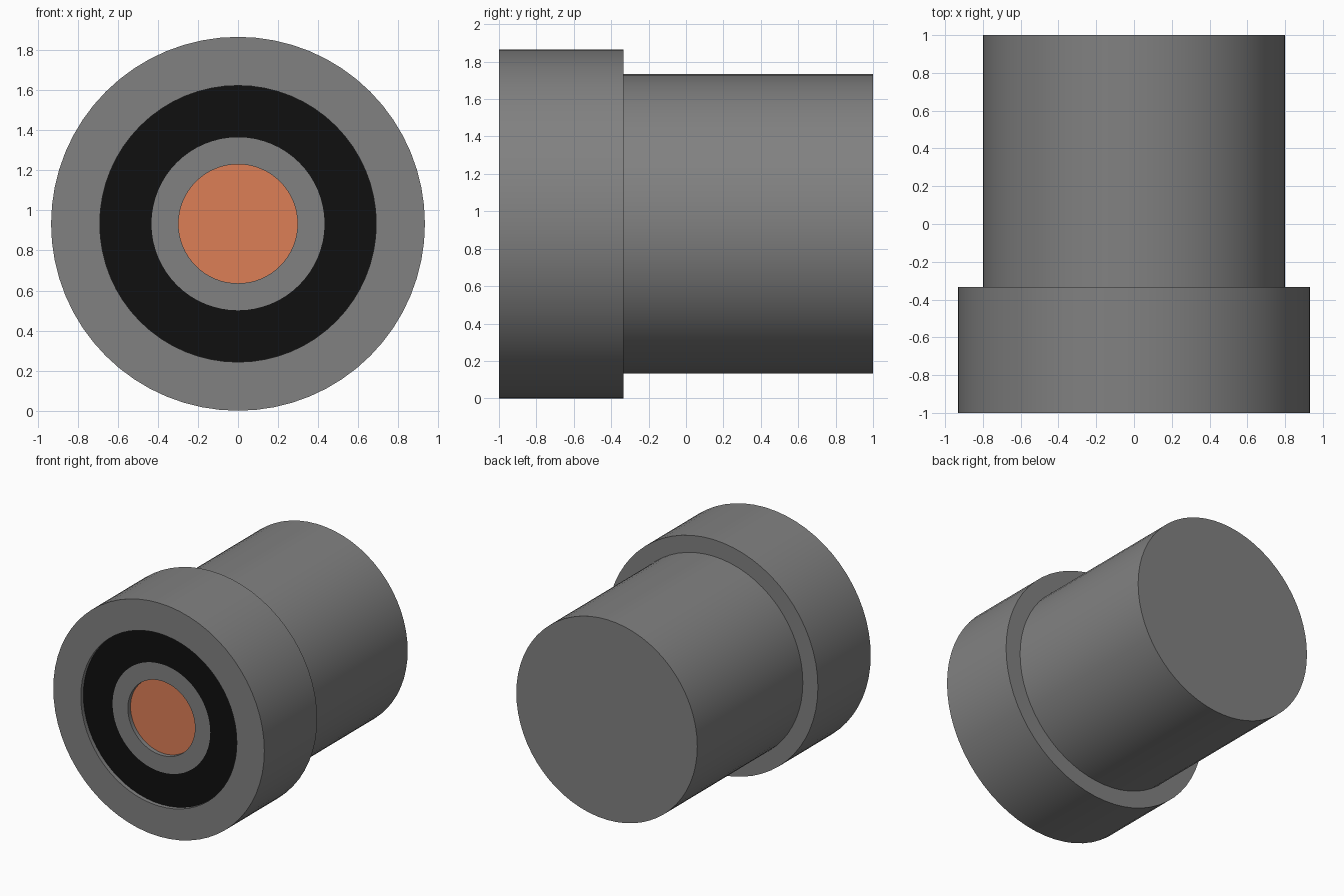
import bpy
import bmesh
from math import cos, sin, tau

cube = bpy.data.objects.get("Cube")
if cube:
    bpy.data.objects.remove(cube, do_unlink=True)

SIDES = 64
AXIS_Z = 0.933


def make_material(name, rgb):
    mat = bpy.data.materials.new(name)
    mat.use_nodes = True
    mat.diffuse_color = (*rgb, 1)
    mat.node_tree.nodes["Principled BSDF"].inputs["Base Color"].default_value = (*rgb, 1)
    return mat


def lathe(name, profile, mat, cap_back=False, cap_front=False):
    """Spin (radius, y) points, listed back to front, around the y axis."""
    bm = bmesh.new()
    rings = [[bm.verts.new((r * cos(tau * k / SIDES), y, AXIS_Z + r * sin(tau * k / SIDES)))
              for k in range(SIDES)] for r, y in profile]
    for a, b in zip(rings, rings[1:]):
        for k in range(SIDES):
            n = (k + 1) % SIDES
            bm.faces.new((a[k], a[n], b[n], b[k]))
    if cap_back:
        bm.faces.new(rings[0][::-1])
    if cap_front:
        bm.faces.new(rings[-1])
    mesh = bpy.data.meshes.new(name)
    bm.to_mesh(mesh)
    bm.free()
    mesh.materials.append(mat)
    obj = bpy.data.objects.new(name, mesh)
    bpy.context.collection.objects.link(obj)
    bpy.ops.object.select_all(action="DESELECT")
    obj.select_set(True)
    bpy.context.view_layer.objects.active = obj
    bpy.ops.object.shade_smooth_by_angle()
    return obj


grey = make_material("grey metal", (0.22, 0.22, 0.22))
black = make_material("black rubber", (0.005, 0.005, 0.005))
copper = make_material("copper orange", (0.72, 0.21, 0.093))

# Rear barrel and wider front collar, with a shallow recess in its face
BODY, COLLAR, RECESS, SLEEVE, CORE = 0.8, 0.933, 0.69, 0.432, 0.297
STEP, FRONT, RECESS_Y, CORE_Y = -0.333, -1, -0.967, -0.933
lathe("housing", [(BODY, 1), (BODY, STEP), (COLLAR, STEP), (COLLAR, FRONT),
                  (RECESS, FRONT), (RECESS, RECESS_Y)], grey, cap_back=True)

# Concentric rings on the recess floor
lathe("insulating_ring", [(RECESS, RECESS_Y), (SLEEVE, RECESS_Y)], black)
lathe("inner_sleeve", [(SLEEVE, RECESS_Y), (CORE, RECESS_Y), (CORE, CORE_Y)], grey)

# Sunken centre disc
lathe("core_disc", [(CORE, CORE_Y)], copper, cap_front=True)
